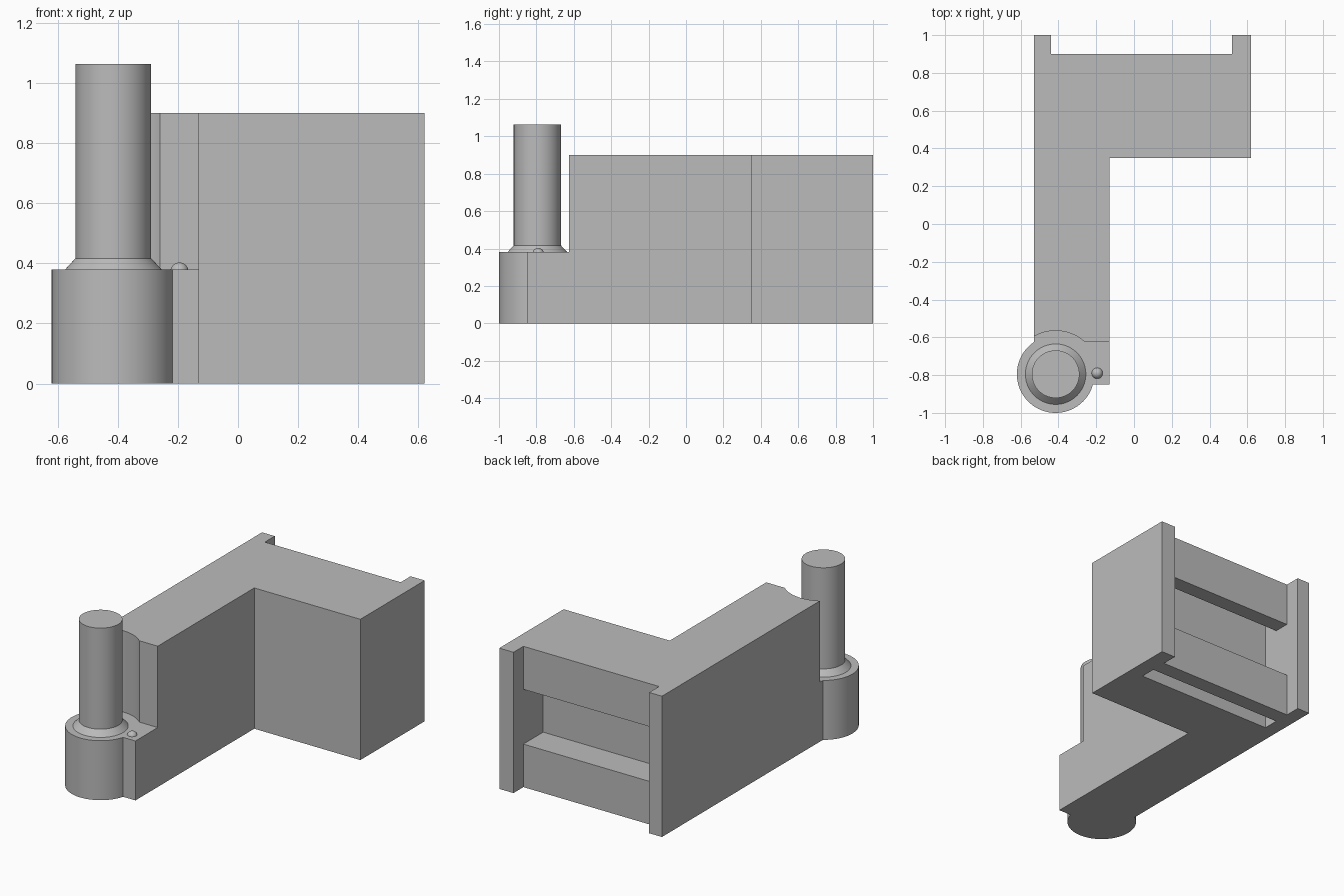
import bpy
import bmesh
import math

cube = bpy.data.objects.get("Cube")
if cube:
    bpy.data.objects.remove(cube, do_unlink=True)

grey = bpy.data.materials.new("plain grey")
grey.use_nodes = True
colour = (0.5, 0.5, 0.5, 1)
grey.diffuse_color = colour
grey.node_tree.nodes["Principled BSDF"].inputs["Base Color"].default_value = colour


def add_object(name, bm):
    bmesh.ops.recalc_face_normals(bm, faces=bm.faces)
    mesh = bpy.data.meshes.new(name)
    bm.to_mesh(mesh)
    bm.free()
    mesh.materials.append(grey)
    obj = bpy.data.objects.new(name, mesh)
    bpy.context.collection.objects.link(obj)
    return obj


def prism(name, outline, bottom, top):
    """Extrude a plan outline upwards."""
    bm = bmesh.new()
    face = bm.faces.new([bm.verts.new((x, y, bottom)) for x, y in outline])
    grown = bmesh.ops.extrude_face_region(bm, geom=[face])["geom"]
    verts = [v for v in grown if isinstance(v, bmesh.types.BMVert)]
    bmesh.ops.translate(bm, verts=verts, vec=(0, 0, top - bottom))
    return add_object(name, bm)


def box(name, x0, x1, y0, y1, z0, z1):
    return prism(name, [(x0, y0), (x1, y0), (x1, y1), (x0, y1)], z0, z1)


def circle(centre, radius, sides=96):
    return [(centre[0] + radius * math.cos(math.tau * i / sides),
             centre[1] + radius * math.sin(math.tau * i / sides))
            for i in range(sides)]


def select_only(obj):
    bpy.ops.object.select_all(action="DESELECT")
    obj.select_set(True)
    bpy.context.view_layer.objects.active = obj


def combine(target, tool, operation):
    """Apply a boolean and discard the tool."""
    mod = target.modifiers.new("combine", "BOOLEAN")
    mod.operation = operation
    mod.solver = "EXACT"
    mod.object = tool
    select_only(target)
    bpy.ops.object.modifier_apply(modifier=mod.name)
    bpy.data.objects.remove(tool, do_unlink=True)


def smooth(obj):
    select_only(obj)
    bpy.ops.object.shade_smooth_by_angle(angle=math.radians(25))


LEFT, RIGHT = -0.53, 0.62          # body sides
SLOT = (-0.44, 0.52)               # inner faces of the rear flanges
HEIGHT, STEP = 0.9, 0.38
PIVOT = (-0.415, -0.795)

# L-shaped body with two rear flanges
body = prism("bracket_body", [
    (LEFT, -0.85), (-0.13, -0.85), (-0.13, 0.35), (RIGHT, 0.35), (RIGHT, 1),
    (SLOT[1], 1), (SLOT[1], 0.9), (SLOT[0], 0.9), (SLOT[0], 1), (LEFT, 1)],
    0, HEIGHT)

# Lowered front step, with a round clearance around the pin
combine(body, box("step_cutter", -0.8, 0, -1.1, -0.625, STEP, 1.2), "DIFFERENCE")
combine(body, prism("clearance_cutter", circle(PIVOT, 0.23), STEP, 1.2), "DIFFERENCE")

# Rear window, hollow behind the upper rail, slot open through the underside
combine(body, box("window_cutter", *SLOT, 0.7, 0.95, 0.275, 0.625), "DIFFERENCE")
combine(body, box("upper_hollow_cutter", *SLOT, 0.7, 0.8, 0.5, 0.8), "DIFFERENCE")
combine(body, box("lower_slot_cutter", *SLOT, 0.7, 0.8, -0.1, 0.18), "DIFFERENCE")

# Round hinge barrel merged into the step
combine(body, prism("hinge_barrel", circle(PIVOT, 0.205), 0, STEP), "UNION")
smooth(body)

# Hinge pin with its conical collar, turned from a profile
bm = bmesh.new()
profile = [(0, 0.36), (0.16, 0.36), (0.16, STEP), (0.126, 0.417), (0.126, 1.063), (0, 1.063)]
verts = [bm.verts.new((PIVOT[0] + r, PIVOT[1], z)) for r, z in profile]
edges = [bm.edges.new(pair) for pair in zip(verts, verts[1:])]
bmesh.ops.spin(bm, geom=verts + edges, cent=(*PIVOT, 0), axis=(0, 0, 1),
               angle=math.tau, steps=96)
bmesh.ops.remove_doubles(bm, verts=bm.verts, dist=0.0001)
smooth(add_object("hinge_pin", bm))

# Small detent bump beside the barrel
bm = bmesh.new()
bmesh.ops.create_uvsphere(bm, u_segments=32, v_segments=16, radius=0.03)
bmesh.ops.translate(bm, verts=bm.verts, vec=(-0.195, -0.79, 0.373))
smooth(add_object("detent_bump", bm))
